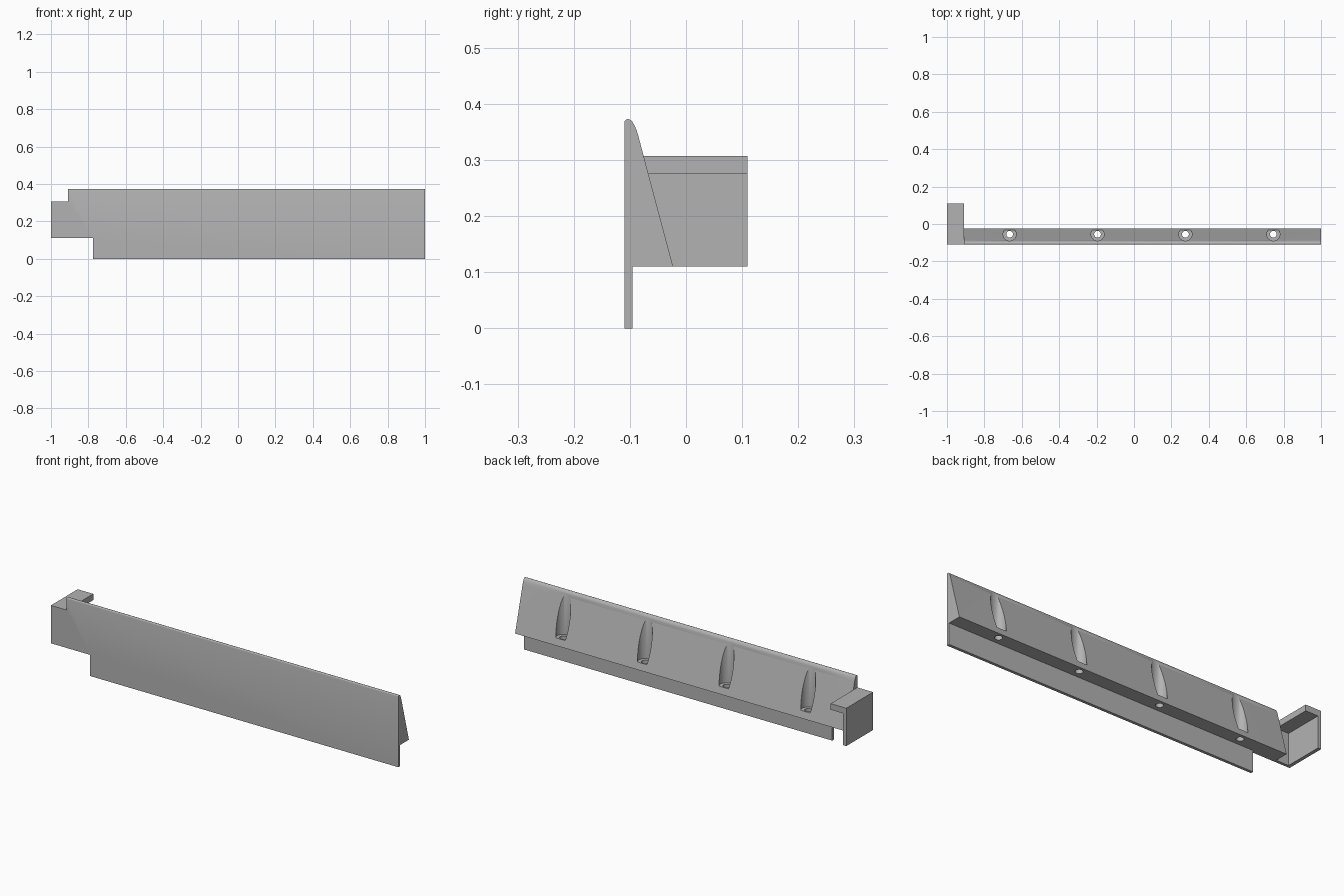
import bpy
import bmesh
from mathutils import Matrix, Vector

if "Cube" in bpy.data.objects:
    bpy.data.objects.remove(bpy.data.objects["Cube"], do_unlink=True)

grey = bpy.data.materials.new("plain_grey")
grey.use_nodes = True
grey.diffuse_color = (0.45, 0.45, 0.45, 1)
grey.node_tree.nodes["Principled BSDF"].inputs["Base Color"].default_value = grey.diffuse_color

FRONT, SHEET, BACK = -0.11, -0.095, 0.11
LEDGE = 0.11        # height of the wedge underside
BAR_END = -0.91     # where the bar meets the hook


def finish(name, bm):
    bmesh.ops.recalc_face_normals(bm, faces=bm.faces)
    mesh = bpy.data.meshes.new(name)
    bm.to_mesh(mesh)
    bm.free()
    mesh.materials.append(grey)
    obj = bpy.data.objects.new(name, mesh)
    bpy.context.collection.objects.link(obj)
    return obj


def extrude(name, points, offset):
    bm = bmesh.new()
    face = bm.faces.new([bm.verts.new(p) for p in points])
    side = bmesh.ops.extrude_face_region(bm, geom=[face])["geom"]
    moved = [v for v in side if isinstance(v, bmesh.types.BMVert)]
    bmesh.ops.translate(bm, verts=moved, vec=Vector(offset))
    return finish(name, bm)


def box(name, x0, x1, y0, y1, z0, z1):
    corners = [(x0, y0, z0), (x1, y0, z0), (x1, y0, z1), (x0, y0, z1)]
    return extrude(name, corners, (0, y1 - y0, 0))


def cylinder(name, x, y, z0, z1, radius):
    bm = bmesh.new()
    bmesh.ops.create_cone(bm, cap_ends=True, segments=40, radius1=radius, radius2=radius,
                          depth=z1 - z0, matrix=Matrix.Translation((x, y, (z0 + z1) / 2)))
    return finish(name, bm)


def combine(target, tool, operation):
    mod = target.modifiers.new(operation, 'BOOLEAN')
    mod.object, mod.operation, mod.solver = tool, operation, 'EXACT'
    bpy.context.view_layer.objects.active = target
    bpy.ops.object.modifier_apply(modifier=mod.name)
    bpy.data.objects.remove(tool, do_unlink=True)


# Long bar: thin lower flange and a wedge with a rounded crest
profile = [(FRONT, 0), (SHEET, 0), (SHEET, LEDGE), (-0.023, LEDGE), (-0.085, 0.343),
           (-0.088, 0.353), (-0.092, 0.362), (-0.096, 0.369), (-0.1, 0.372),
           (-0.104, 0.373), (-0.107, 0.372), (-0.109, 0.37), (FRONT, 0.366)]
bar = extrude("wedge_bar", [(BAR_END, y, z) for y, z in profile], (1 - BAR_END, 0, 0))

# Flange stops short of the hook
combine(bar, box("flange_notch", -1.1, -0.775, -0.2, 0.2, -0.1, LEDGE), 'DIFFERENCE')

# Screw pockets: wide groove down the slope, small hole through the floor
for i in range(4):
    x = -0.665 + 0.47 * i
    combine(bar, cylinder("screw_groove", x, -0.055, 0.145, 0.5, 0.035), 'DIFFERENCE')
    combine(bar, cylinder("screw_hole", x, -0.055, 0.05, 0.2, 0.018), 'DIFFERENCE')

# End hook: front plate, outer wall and top lip
hook_top = 0.307
combine(bar, box("hook_front", -1, BAR_END, FRONT, SHEET, LEDGE, hook_top), 'UNION')
section = [(-1, LEDGE), (-0.982, LEDGE), (-0.982, 0.275),
           (BAR_END, 0.275), (BAR_END, hook_top), (-1, hook_top)]
hook = extrude("end_hook", [(x, SHEET, z) for x, z in section], (0, BACK - SHEET, 0))

# Smooth the crest and holes, keep corners sharp
for obj in (bar, hook):
    bpy.ops.object.select_all(action='DESELECT')
    obj.select_set(True)
    bpy.context.view_layer.objects.active = obj
    bpy.ops.object.shade_smooth_by_angle(angle=0.6)
